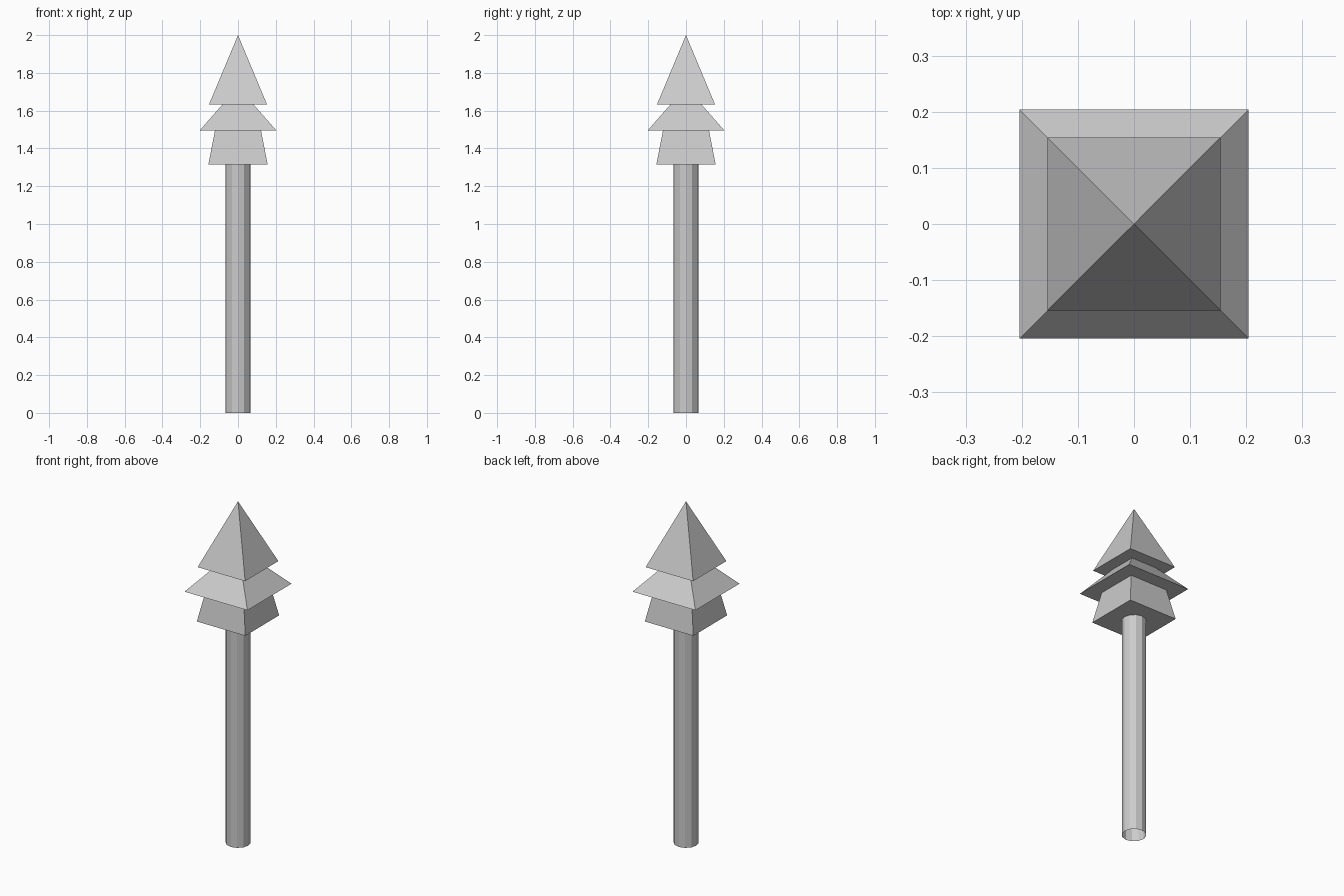
import bpy, bmesh
from math import cos, sin, pi

if "Cube" in bpy.data.objects:
    bpy.data.objects.remove(bpy.data.objects["Cube"])


def lathe(name, sides, profile, offset=0.0, cap_bottom=True):
    """Stack regular rings (circumradius, z); radius 0 makes an apex."""
    bm = bmesh.new()
    rings = []
    for r, z in profile:
        if r == 0:
            rings.append([bm.verts.new((0, 0, z))] * sides)
        else:
            rings.append([bm.verts.new((r * cos(offset + 2 * pi * i / sides),
                                        r * sin(offset + 2 * pi * i / sides), z))
                          for i in range(sides)])
    for low, high in zip(rings, rings[1:]):
        for i in range(sides):
            j = (i + 1) % sides
            quad = [low[i], low[j], high[j], high[i]]
            bm.faces.new(list(dict.fromkeys(quad)))
    if cap_bottom:
        bm.faces.new(rings[0][::-1])
    mesh = bpy.data.meshes.new(name)
    bm.to_mesh(mesh)
    bm.free()
    obj = bpy.data.objects.new(name, mesh)
    bpy.context.collection.objects.link(obj)
    return obj


# Open-ended trunk
lathe("trunk", 12, [(0.066, 0), (0.066, 1.314)], cap_bottom=False)

# Square foliage tiers, given as half widths
D = 2 ** 0.5
tiers = {
    "lower_foliage": [(0.157, 1.314), (0.122, 1.494)],
    "middle_foliage": [(0.204, 1.494), (0.083, 1.632)],
    "top_foliage": [(0.154, 1.632), (0, 2.0)],
}
for name, profile in tiers.items():
    lathe(name, 4, [(w * D, z) for w, z in profile], offset=pi / 4)
